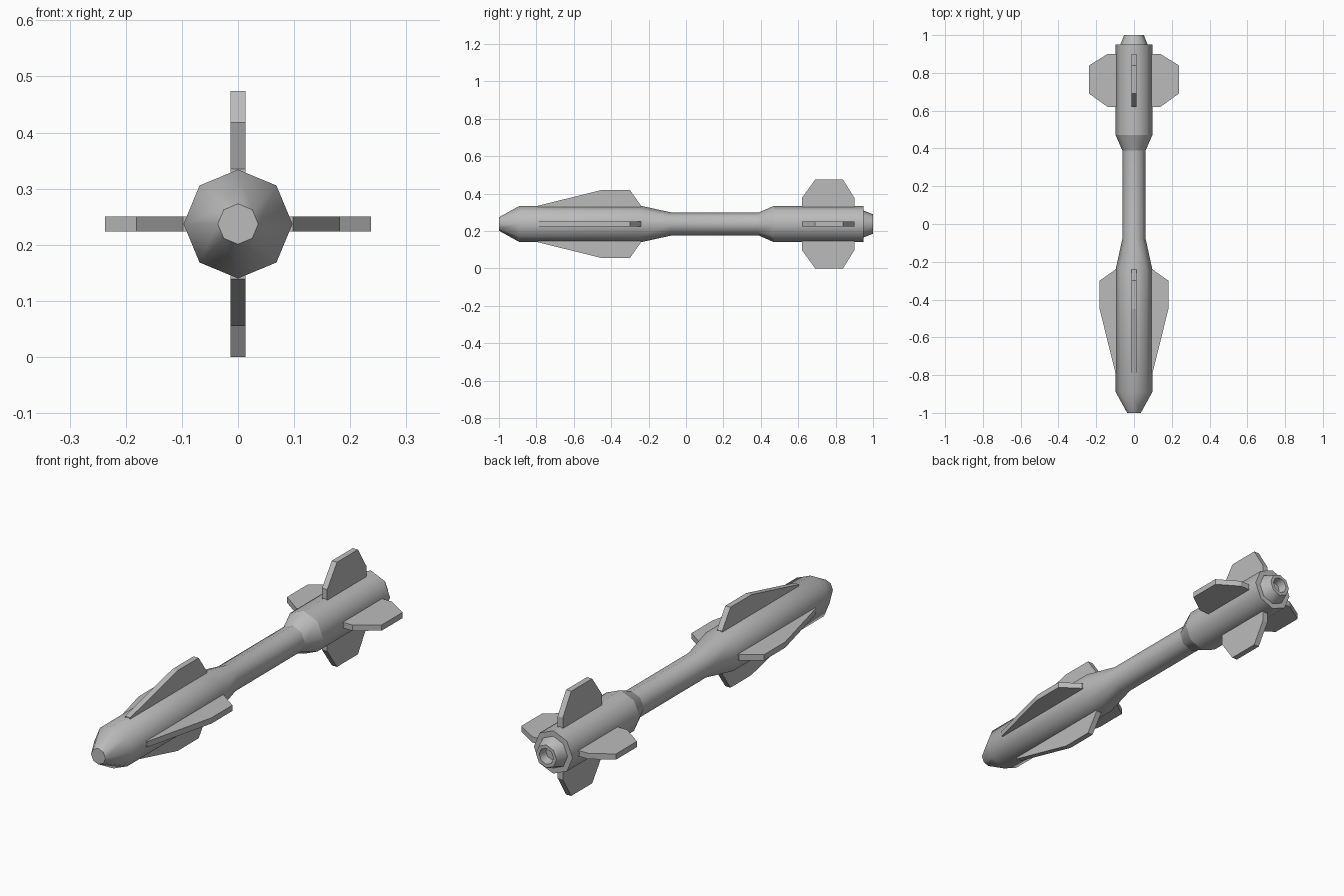
import bpy, bmesh, math
from mathutils import Matrix

cube = bpy.data.objects.get("Cube")
if cube:
    bpy.data.objects.remove(cube, do_unlink=True)

AXIS_Z = 0.237
SIDES = 8
FIN_THICKNESS = 0.026

grey = bpy.data.materials.new("plain_grey")
grey.use_nodes = True
grey.diffuse_color = (0.5, 0.5, 0.5, 1)
grey.node_tree.nodes["Principled BSDF"].inputs["Base Color"].default_value = (0.5, 0.5, 0.5, 1)


def add_object(name, bm):
    bmesh.ops.recalc_face_normals(bm, faces=bm.faces[:])
    mesh = bpy.data.meshes.new(name)
    bm.to_mesh(mesh)
    bm.free()
    mesh.materials.append(grey)
    obj = bpy.data.objects.new(name, mesh)
    obj.location.z = AXIS_Z
    bpy.context.collection.objects.link(obj)
    return obj


def lathe(name, profile, sharp_rings=()):
    """Turn (y, radius) stations around the long axis and close both ends."""
    bm = bmesh.new()
    rings = []
    for y, r in profile:
        angles = [math.tau * i / SIDES for i in range(SIDES)]
        rings.append([bm.verts.new((r * math.cos(a), y, r * math.sin(a))) for a in angles])
    for a, b in zip(rings, rings[1:]):
        for i in range(SIDES):
            j = (i + 1) % SIDES
            bm.faces.new((a[i], a[j], b[j], b[i]))
    bm.faces.new(rings[0])
    bm.faces.new(rings[-1])
    bmesh.ops.recalc_face_normals(bm, faces=bm.faces[:])
    for f in bm.faces:
        f.smooth = True
    for e in bm.edges:
        in_sharp_ring = any(all(v in rings[k] for v in e.verts) for k in sharp_rings)
        e.smooth = not in_sharp_ring and e.calc_face_angle(0) < math.radians(50)
    return add_object(name, bm)


def fin_set(name, outline):
    """Four flat plates from a (y, radius) outline, spaced around the axis."""
    for k, side in enumerate(("left", "top", "right", "bottom")):
        bm = bmesh.new()
        half = FIN_THICKNESS / 2
        low = [bm.verts.new((r, y, -half)) for y, r in outline]
        high = [bm.verts.new((r, y, half)) for y, r in outline]
        bm.faces.new(low)
        bm.faces.new(high)
        for i in range(len(outline)):
            j = (i + 1) % len(outline)
            bm.faces.new((low[i], low[j], high[j], high[i]))
        turn = Matrix.Rotation(-k * math.pi / 2, 4, "Y")
        bmesh.ops.transform(bm, matrix=turn, verts=bm.verts[:])
        add_object(f"{side}_{name}", bm)


# Body: blunt nose, front barrel, slim waist, rear barrel, hollow nozzle
lathe("body", [
    (-1.0, 0.036), (-0.89, 0.097), (-0.24, 0.097), (-0.08, 0.062),
    (0.39, 0.062), (0.47, 0.097), (0.95, 0.097), (0.95, 0.072),
    (1.0, 0.052), (1.0, 0.036), (0.96, 0.03),
], sharp_rings=(4, 5))

# Long swept fins at the front, clipped fins at the tail
fin_set("front_fin", [(-0.79, 0.07), (-0.79, 0.098), (-0.45, 0.182),
                      (-0.30, 0.182), (-0.24, 0.097), (-0.24, 0.07)])
fin_set("tail_fin", [(0.62, 0.07), (0.62, 0.14), (0.69, 0.237),
                     (0.84, 0.237), (0.90, 0.14), (0.90, 0.07)])
